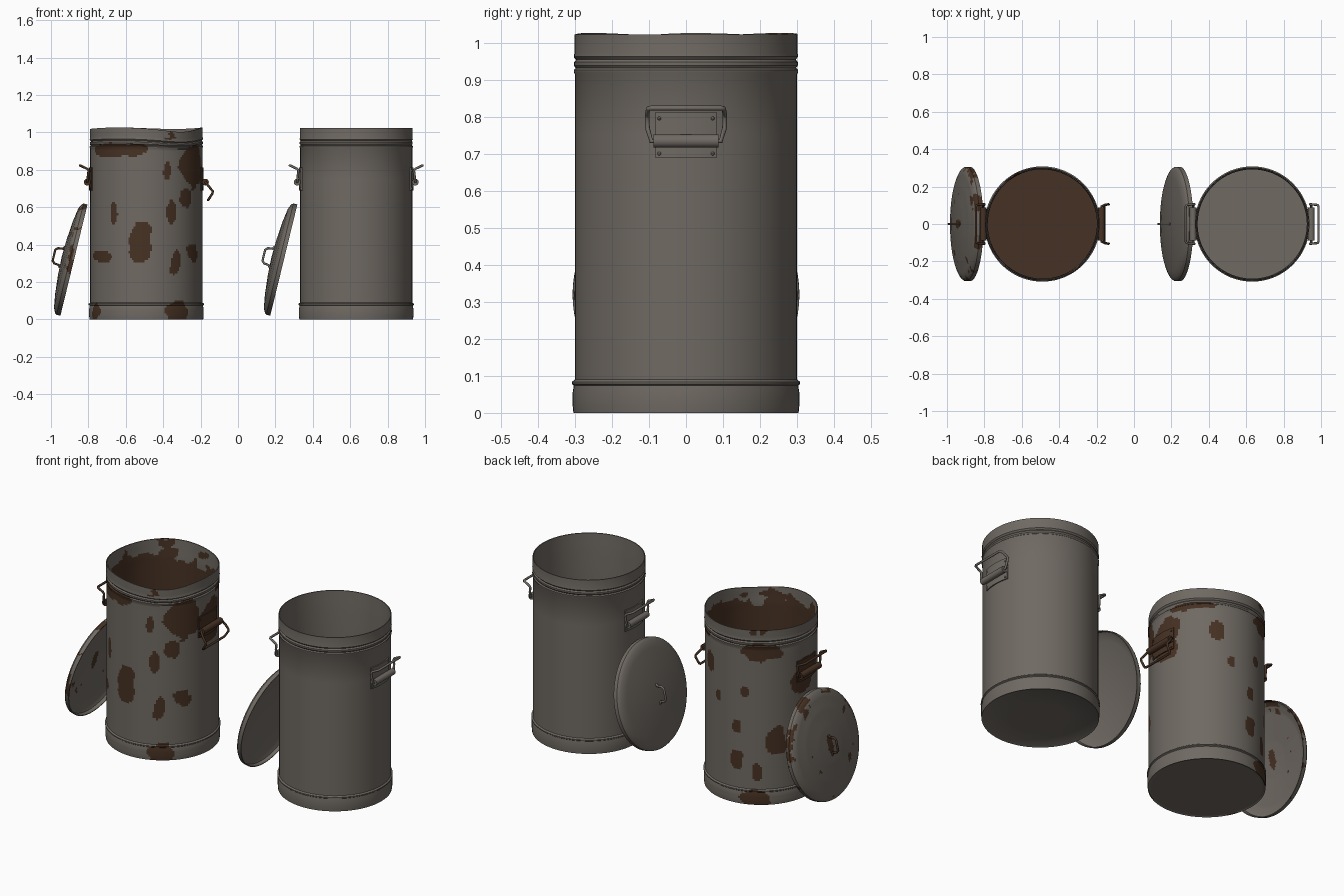
import bpy, bmesh, math
from mathutils import Vector, Matrix, noise

if "Cube" in bpy.data.objects:
    bpy.data.objects.remove(bpy.data.objects["Cube"])


def material(name, rgb):
    m = bpy.data.materials.new(name)
    m.diffuse_color = (*rgb, 1)
    m.use_nodes = True
    m.node_tree.nodes["Principled BSDF"].inputs["Base Color"].default_value = m.diffuse_color
    return m


STEEL = material("weathered_steel", (0.160, 0.142, 0.123))
RUST = material("dark_rust", (0.062, 0.031, 0.017))
R = 0.30


def finish(ob, mats, angle=35):
    for m in mats:
        ob.data.materials.append(m)
    bpy.ops.object.select_all(action='DESELECT')
    ob.select_set(True)
    bpy.context.view_layer.objects.active = ob
    bpy.ops.object.shade_smooth_by_angle(angle=math.radians(angle))
    return ob


def from_bmesh(name, bm, mats, matrix):
    bmesh.ops.recalc_face_normals(bm, faces=bm.faces[:])
    me = bpy.data.meshes.new(name)
    bm.to_mesh(me)
    bm.free()
    ob = bpy.data.objects.new(name, me)
    bpy.context.collection.objects.link(ob)
    ob.matrix_world = matrix
    return finish(ob, mats)


def lathe(profile, segs, step):
    """Spin an (r, z) profile about z, cutting long spans into pieces."""
    pts = [profile[0]]
    for a, b in zip(profile, profile[1:]):
        n = max(1, math.ceil(math.dist(a, b) / step))
        pts += [(a[0] + (b[0] - a[0]) * i / n, a[1] + (b[1] - a[1]) * i / n)
                for i in range(1, n + 1)]
    bm = bmesh.new()
    rings = []
    for r, z in pts:
        if r < 1e-6:
            rings.append([bm.verts.new((0, 0, z))] * segs)
        else:
            rings.append([bm.verts.new((r * math.cos(2 * math.pi * i / segs),
                                        r * math.sin(2 * math.pi * i / segs), z))
                          for i in range(segs)])
    for a, b in zip(rings, rings[1:]):
        for i in range(segs):
            j = (i + 1) % segs
            bm.faces.new(list(dict.fromkeys((a[i], a[j], b[j], b[i]))))
    return bm


def bearing(p):
    """Angle in degrees from the front (-y) towards +x."""
    return math.degrees(math.atan2(p.x, -p.y)) % 360


def turn(a, b):
    return (a - b + 180) % 360 - 180


CAN = [(0, .004), (.298, .004), (.304, 0), (.306, .02), (.306, .055), (.303, .074),
       (.308, .078), (.308, .084), (.300, .09), (.300, .915), (.303, .92), (.303, .926),
       (.297, .931), (.302, .938), (.302, .947), (.296, .954), (.303, .962), (.301, .972),
       (.301, 1.022), (.296, 1.022), (.294, .96), (.292, .92), (.292, .03), (0, .03)]
LID = [(0, .068), (.1, .064), (.2, .055), (.25, .047), (.27, .044), (.29, .036),
       (.300, .03), (.306, .022), (.306, 0), (.301, 0), (.299, .02), (.285, .028),
       (.25, .039), (.1, .056), (0, .060)]

# rust patches on the can wall: bearing, height, half angle, half height
PATCHES = [(-35, .905, 38, .035), (55, .82, 20, .12), (22, .79, 4, .05), (42, .66, 9, .06),
           (27, .60, 6, .08), (-35, .57, 4, .055), (-6, .41, 12, .10), (-55, .34, 16, .03),
           (30, .30, 8, .07), (55, .35, 10, .055), (93, .77, 17, .11), (-62, .03, 12, .06),
           (35, .03, 14, .06), (208, .03, 18, .05), (212, .89, 24, .05), (189, .45, 5, .04),
           (190, .25, 8, .06), (210, .20, 5, .05), (231, .36, 12, .08), (264, .72, 15, .09),
           (150, .77, 6, .05), (165, .60, 4, .03), (198, .65, 4, .03), (130, .92, 25, .02)]


def can_rust(p):
    r = math.hypot(p.x, p.y)
    n = noise.noise(p * 9) + .4 * noise.noise(p * 25)
    if p.z < .01 and r < .3:
        return False
    if r < .2955:
        return p.z < .95 + .10 * n
    if p.z > .955:
        return n > .62
    a = bearing(p)
    return any((turn(a, b) / w) ** 2 + ((p.z - z) / h) ** 2 < 1 + 1.1 * n
               for b, z, w, h in PATCHES)


def lid_rust(p):
    r = math.hypot(p.x, p.y)
    n = noise.noise(p * 9) + .4 * noise.noise(p * 25)
    if p.z > .05 and (p.x / .06) ** 2 + (p.y / .028) ** 2 < 1 + 1.2 * n:
        return True
    return r > .275 and n > .28 or p.z > .03 and r > .15 and n > .62


def paint(bm, rule):
    for f in bm.faces:
        f.material_index = int(rule(f.calc_center_median()))


def tube(name, pts, radius, mat, matrix):
    """Bent round wire along a path."""
    cu = bpy.data.curves.new(name, 'CURVE')
    cu.dimensions = '3D'
    cu.bevel_depth = radius
    cu.bevel_resolution = 3
    cu.use_fill_caps = True
    sp = cu.splines.new('POLY')
    sp.points.add(len(pts) - 1)
    for q, p in zip(sp.points, pts):
        q.co = (*p, 1)
    ob = bpy.data.objects.new(name, cu)
    bpy.context.collection.objects.link(ob)
    ob.matrix_world = matrix
    bpy.ops.object.select_all(action='DESELECT')
    ob.select_set(True)
    bpy.context.view_layer.objects.active = ob
    bpy.ops.object.convert(target='MESH')
    return finish(bpy.context.view_layer.objects.active, [mat], 50)


def bracket(name, mat, matrix):
    bm = bmesh.new()
    # curved plate hugging the wall
    cols = []
    for i in range(13):
        y = -.083 + .166 * i / 12
        cols.append([bm.verts.new((math.sqrt((R + d) ** 2 - y * y), y, z))
                     for d, z in ((-.004, .688), (.006, .688), (.006, .812), (-.004, .812))])
    for a, b in zip(cols, cols[1:]):
        for k in range(4):
            bm.faces.new((a[k], a[(k + 1) % 4], b[(k + 1) % 4], b[k]))
    bm.faces.new(cols[0])
    bm.faces.new(cols[-1])
    # sleeve that holds the wire
    lie = Matrix.Rotation(math.pi / 2, 4, 'X')
    bmesh.ops.create_cone(bm, cap_ends=True, segments=20, radius1=.018, radius2=.018,
                          depth=.176, matrix=Matrix.Translation((R + .016, 0, .734)) @ lie)
    # rivets
    for y in (-.072, .072):
        for z in (.70, .795):
            x = math.sqrt((R + .006) ** 2 - y * y)
            bmesh.ops.create_uvsphere(bm, u_segments=8, v_segments=6, radius=.005,
                                      matrix=Matrix.Translation((x, y, z)))
    from_bmesh(name, bm, [mat], matrix)


def wire(name, swing, mat, matrix):
    """Bail handle: raised at swing 0, hanging at large negative swing."""
    c, s = math.cos(math.radians(swing)), math.sin(math.radians(swing))
    half = []
    for dx, dz, y in ((0, 0, .08), (0, 0, .094), (-.004, .035, .104), (-.007, .062, .105),
                      (0, .071, .105), (.034, .087, .102), (.039, .089, .094)):
        half.append((R + .016 + dx * c - dz * s, y, .734 + dx * s + dz * c))
    pts = half + [(x, -y, z) for x, y, z in reversed(half)]
    tube(name, pts, .0065, mat, matrix)


def build(tag, cx, rusty):
    place = Matrix.Translation((cx, 0, 0))
    segs, step = (192, .012) if rusty else (64, .2)
    mats = [STEEL, RUST] if rusty else [STEEL]
    metal = RUST if rusty else STEEL

    # can body
    bm = lathe(CAN, segs, step)
    if rusty:
        paint(bm, can_rust)
        for v in bm.verts:  # battered rim
            w = max(0, min(1, (v.co.z - .88) / .12))
            a = bearing(v.co)
            v.co.z -= w * (.016 * math.exp(-(turn(a, 40) / 28) ** 2)
                           + .004 * math.sin(math.radians(3 * a)))
            v.co.xy *= 1 + w * .008 * math.sin(math.radians(4 * a))
    from_bmesh(tag + "_can", bm, mats, place)

    # side handles
    for side, ang in (("right", 0), ("left", math.pi)):
        m = place @ Matrix.Rotation(ang, 4, 'Z')
        bracket(f"{tag}_{side}_bracket", metal, m)
        wire(f"{tag}_{side}_handle", -148 if rusty and side == "right" else 0, metal, m)

    # lid leaning on the left side
    t = math.radians(13.7)
    c, s = math.cos(t), math.sin(t)
    lean = Matrix(((s, 0, -c, cx - .387), (0, 1, 0, 0), (c, 0, s, .317), (0, 0, 0, 1)))
    bm = lathe(LID, segs, step)
    if rusty:
        paint(bm, lid_rust)
    from_bmesh(tag + "_lid", bm, mats, lean)
    tube(tag + "_lid_handle", [(-.058, 0, .064), (-.045, 0, .072), (-.042, 0, .098),
                               (-.03, 0, .110), (.03, 0, .110), (.042, 0, .098),
                               (.045, 0, .072), (.058, 0, .064)], .0065, metal, lean)


build("rusty", -.49, True)
build("clean", .632, False)
